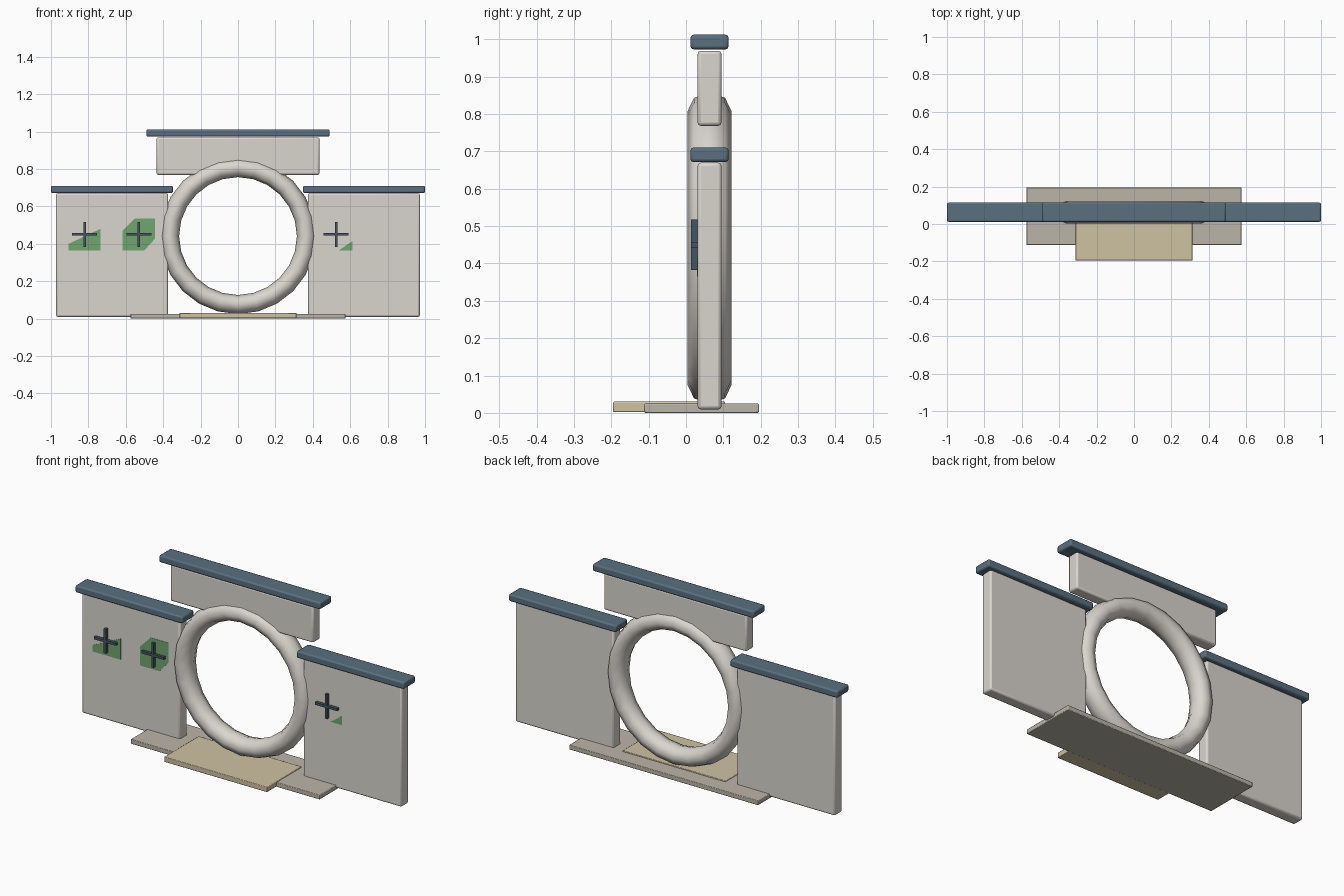
import bpy, bmesh, math

if "Cube" in bpy.data.objects:
    bpy.data.objects.remove(bpy.data.objects["Cube"])

YC = 0.063  # wall centre line in y


def material(name, rgb):
    m = bpy.data.materials.new(name)
    m.diffuse_color = (*rgb, 1.0)
    m.use_nodes = True
    m.node_tree.nodes["Principled BSDF"].inputs["Base Color"].default_value = m.diffuse_color
    return m


PLASTER = material("plaster", (0.70, 0.67, 0.62))
TILE = material("slate_tile", (0.10, 0.16, 0.21))
STONE = material("paving_stone", (0.50, 0.46, 0.39))
SAND = material("sand_stone", (0.62, 0.54, 0.36))
BAR = material("dark_bar", (0.06, 0.09, 0.12))
GREEN = material("green_pane", (0.16, 0.38, 0.16))


def finish(name, bm, mat, bevel=0.0, angle=30):
    bmesh.ops.recalc_face_normals(bm, faces=bm.faces)
    mesh = bpy.data.meshes.new(name)
    bm.to_mesh(mesh)
    bm.free()
    ob = bpy.data.objects.new(name, mesh)
    bpy.context.collection.objects.link(ob)
    mesh.materials.append(mat)
    if bevel:
        mod = ob.modifiers.new("bevel", 'BEVEL')
        mod.width = bevel
        mod.segments = 2
    bpy.ops.object.select_all(action='DESELECT')
    ob.select_set(True)
    bpy.context.view_layer.objects.active = ob
    bpy.ops.object.shade_smooth_by_angle(angle=math.radians(angle))
    return ob


def box(name, x, y, z, mat, bevel=0.0):
    """Box from (min, max) ranges."""
    bm = bmesh.new()
    bmesh.ops.create_cube(bm, size=1)
    for v in bm.verts:
        for i, (a, b) in enumerate((x, y, z)):
            v.co[i] = (a + b) / 2 + v.co[i] * (b - a)
    return finish(name, bm, mat, bevel)


def pane(name, outline, y0, y1, mat):
    """Prism with an outline in the xz plane."""
    bm = bmesh.new()
    face = bm.faces.new([bm.verts.new((x, y0, z)) for x, z in outline])
    ext = bmesh.ops.extrude_face_region(bm, geom=[face])
    for v in ext["geom"]:
        if isinstance(v, bmesh.types.BMVert):
            v.co.y = y1
    return finish(name, bm, mat)


wall_y = (YC - 0.032, YC + 0.032)
cap_y = (YC - 0.051, YC + 0.051)

# side walls with tiled caps
for side, s in (("left", -1), ("right", 1)):
    box(side + "_wall", sorted((s * 0.374, s * 0.972)), wall_y, (0.009, 0.67), PLASTER, 0.009)
    box(side + "_wall_cap", sorted((s * 0.348, s * 1.0)), cap_y, (0.671, 0.71), TILE, 0.008)

# raised wall over the gate with its cap
box("upper_wall", (-0.435, 0.435), wall_y, (0.768, 0.969), PLASTER, 0.009)
box("upper_wall_cap", (-0.49, 0.49), cap_y, (0.973, 1.012), TILE, 0.008)

# round gate ring, slightly deeper than wide
bm = bmesh.new()
MAJOR, MINOR = 24, 8
rings = []
for i in range(MAJOR):
    a = 2 * math.pi * i / MAJOR
    ring = []
    for j in range(MINOR):
        b = 2 * math.pi * j / MINOR
        r = 0.366 + 0.051 * math.cos(b)
        ring.append(bm.verts.new((r * math.cos(a), YC + 0.059 * math.sin(b), 0.441 + r * math.sin(a))))
    rings.append(ring)
for i in range(MAJOR):
    p, q = rings[i], rings[(i + 1) % MAJOR]
    for j in range(MINOR):
        k = (j + 1) % MINOR
        bm.faces.new((p[j], q[j], q[k], p[k]))
finish("gate_ring", bm, PLASTER, angle=60)

# paving: long base slab and front step
box("base_slab", (-0.575, 0.575), (-0.112, 0.195), (0.0, 0.025), STONE, 0.003)
box("front_step", (-0.313, 0.313), (-0.195, 0.105), (0.002, 0.03), SAND, 0.003)

# window crosses on the front of the walls
for n, cx in enumerate((-0.82, -0.53, 0.525), 1):
    for part, hx, hz in (("horizontal", 0.067, 0.007), ("vertical", 0.007, 0.067)):
        box(f"window_{part}_bar_{n}", (cx - hx, cx + hx), (0.014, 0.032),
            (0.45 - hz, 0.45 + hz), BAR)

# green panes showing through the plaster (offsets from each window centre)
showing = (
    (-0.82, [(-0.085, -0.085), (0.085, -0.085), (0.085, 0.03), (-0.085, -0.05)]),
    (-0.53, [(-0.087, -0.085), (0.03, -0.085), (0.085, -0.025), (0.085, 0.085),
             (-0.022, 0.085), (-0.087, 0.02)]),
    (0.525, [(0.015, -0.085), (0.087, -0.085), (0.087, -0.035)]),
)
for n, (cx, pts) in enumerate(showing, 1):
    pane(f"window_pane_{n}", [(cx + x, 0.45 + z) for x, z in pts], 0.0295, 0.04, GREEN)
